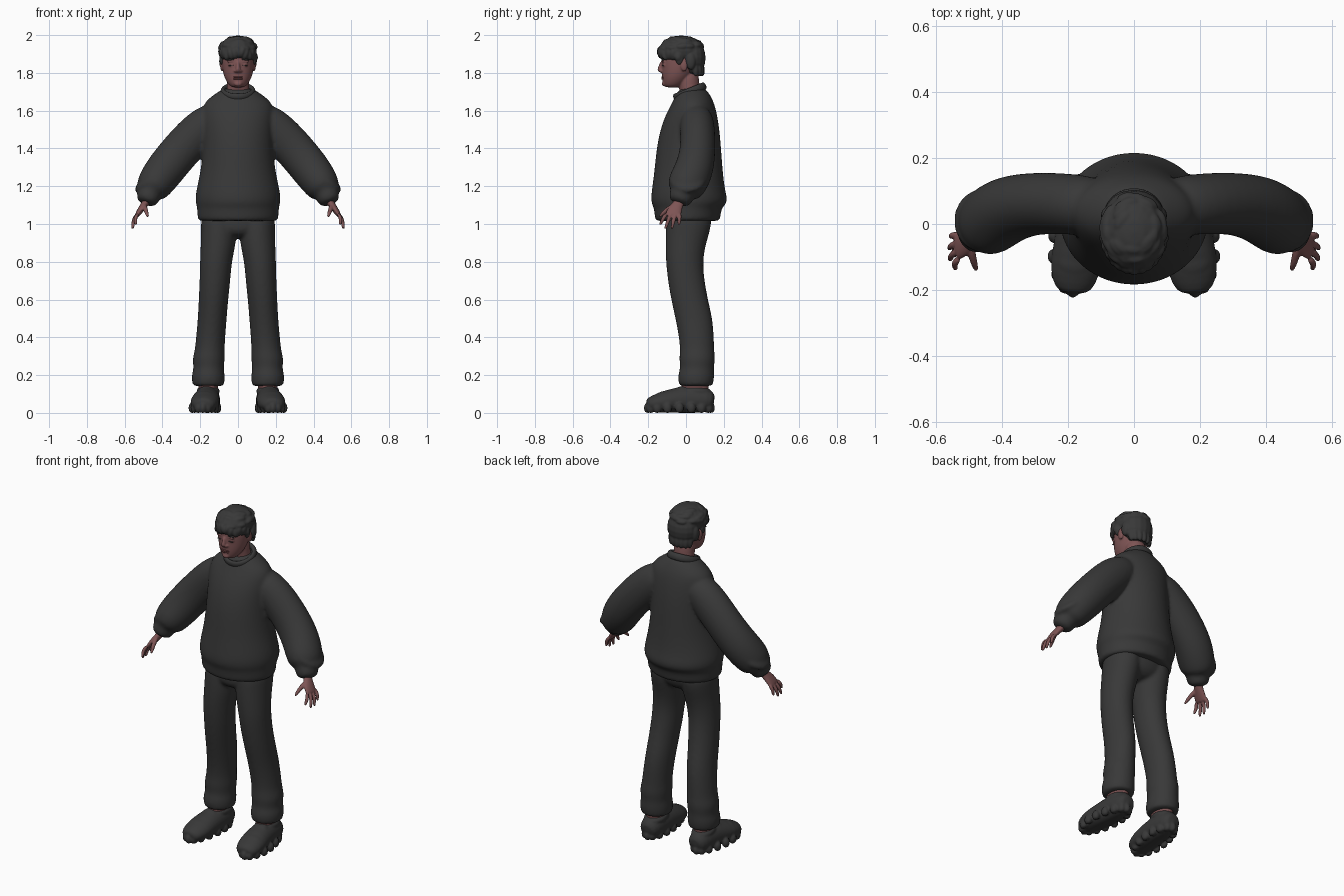
import bpy, bmesh, math, random
from mathutils import Vector, Matrix

random.seed(4)
if "Cube" in bpy.data.objects:
    bpy.data.objects.remove(bpy.data.objects["Cube"])


def material(name, r, g, b):
    m = bpy.data.materials.new(name)
    m.use_nodes = True
    m.diffuse_color = (r, g, b, 1)
    bsdf = m.node_tree.nodes["Principled BSDF"]
    bsdf.inputs["Base Color"].default_value = (r, g, b, 1)
    bsdf.inputs["Roughness"].default_value = 0.8
    return m


CHARCOAL = material("charcoal", 0.04, 0.04, 0.04)
SKIN = material("skin", 0.21, 0.09, 0.09)
LIP = material("lip", 0.17, 0.06, 0.06)


def skin_rings(bm, rings):
    """Bridge rings of points into a capped tube."""
    loops = [[bm.verts.new(p) for p in ring] for ring in rings]
    n = len(loops[0])
    for a, b in zip(loops, loops[1:]):
        for i in range(n):
            j = (i + 1) % n
            bm.faces.new((a[i], a[j], b[j], b[i]))
    bm.faces.new(loops[0][::-1])
    bm.faces.new(loops[-1])


def body(bm, rows, sides=20):
    """Stacked level ovals: height, centre x, half width, front y, back y."""
    rings = []
    for z, cx, rx, yf, yb in rows:
        turn = [2 * math.pi * i / sides for i in range(sides)]
        rings.append([(cx + rx * math.cos(t), (yf + yb) / 2 + (yb - yf) / 2 * math.sin(t), z)
                      for t in turn])
    skin_rings(bm, rings)


def tube(bm, rows, ref=(0, 1, 0), sides=12):
    """Ovals across a path: x, y, z, radius across ref, radius along ref."""
    pts = [Vector(r[:3]) for r in rows]
    rings = []
    for k, row in enumerate(rows):
        t = (pts[min(k + 1, len(pts) - 1)] - pts[max(k - 1, 0)]).normalized()
        u = Vector(ref).cross(t).normalized()
        v = t.cross(u)
        turn = [2 * math.pi * i / sides for i in range(sides)]
        rings.append([pts[k] + u * row[3] * math.cos(a) + v * row[4] * math.sin(a) for a in turn])
    skin_rings(bm, rings)


def blob(bm, centre, radii, tilt=0, axis="Y"):
    m = Matrix.Translation(centre) @ Matrix.Rotation(tilt, 4, axis) @ Matrix.Diagonal((*radii, 1))
    bmesh.ops.create_uvsphere(bm, u_segments=16, v_segments=10, radius=1, matrix=m)


def finish(name, bm, mat, mirror=False, subsurf=2, voxel=0, smooth=0):
    bmesh.ops.recalc_face_normals(bm, faces=bm.faces)
    if mirror:
        copy = bmesh.ops.duplicate(bm, geom=bm.verts[:] + bm.edges[:] + bm.faces[:])["geom"]
        for v in copy:
            if isinstance(v, bmesh.types.BMVert):
                v.co.x = -v.co.x
        bmesh.ops.reverse_faces(bm, faces=[f for f in copy if isinstance(f, bmesh.types.BMFace)])
    for f in bm.faces:
        f.smooth = True
    me = bpy.data.meshes.new(name)
    bm.to_mesh(me)
    bm.free()
    me.materials.append(mat)
    ob = bpy.data.objects.new(name, me)
    bpy.context.collection.objects.link(ob)
    if subsurf:
        ob.modifiers.new("round", "SUBSURF").levels = subsurf
        ob.modifiers["round"].render_levels = subsurf
    if voxel:
        r = ob.modifiers.new("merge", "REMESH")
        r.mode, r.voxel_size, r.use_smooth_shade = "VOXEL", voxel, True
    if smooth:
        s = ob.modifiers.new("relax", "SMOOTH")
        s.factor, s.iterations = 0.5, smooth
    return ob


# Sweater: torso with hem band, both sleeves with cuffs
bm = bmesh.new()
tube(bm, [(.08, .05, 1.59, .08, .085), (.18, .06, 1.52, .11, .095), (.3, .065, 1.395, .108, .095),
          (.385, .045, 1.29, .108, .105), (.435, .01, 1.22, .1, .108), (.46, -.01, 1.18, .088, .095),
          (.468, -.018, 1.165, .064, .068), (.475, -.025, 1.145, .064, .066),
          (.49, -.04, 1.105, .052, .055)], sides=16)
for x, y, z, tilt in [(.46, .01, 1.235, .9), (.425, .03, 1.265, .9)]:
    blob(bm, (x, y, z), (.108, .1, .035), tilt - .25)
copy = bmesh.ops.duplicate(bm, geom=bm.verts[:] + bm.edges[:] + bm.faces[:])["geom"]
for v in copy:
    if isinstance(v, bmesh.types.BMVert):
        v.co.x = -v.co.x
body(bm, [(1.015, 0, .205, -.155, .172), (1.02, 0, .215, -.165, .182), (1.085, 0, .217, -.17, .188),
          (1.1, 0, .222, -.18, .21), (1.13, 0, .228, -.187, .222), (1.18, 0, .222, -.182, .207),
          (1.28, 0, .198, -.168, .195), (1.4, 0, .187, -.157, .187), (1.5, 0, .187, -.137, .178),
          (1.58, 0, .19, -.108, .165), (1.64, 0, .185, -.075, .15), (1.68, 0, .135, -.055, .13),
          (1.71, 0, .09, -.04, .11), (1.72, 0, .06, -.02, .09)], sides=28)
finish("sweater", bm, CHARCOAL, voxel=.01, smooth=4)

# Collar: rolled band sloping down to the front
bm = bmesh.new()
slope = Matrix.Translation((0, .02, 1.7)) @ Matrix.Rotation(.38, 4, "X")
loops = []
for i in range(32):
    a = 2 * math.pi * i / 32
    out = Vector((.08 * math.cos(a), .08 * math.sin(a), 0))
    loops.append([bm.verts.new(slope @ (out + out.normalized() * .014 * math.cos(b)
                                       + Vector((0, 0, .022 * math.sin(b)))))
                  for b in [2 * math.pi * k / 10 for k in range(10)]])
for i, a in enumerate(loops):
    b = loops[(i + 1) % 32]
    for k in range(10):
        bm.faces.new((a[k], b[k], b[(k + 1) % 10], a[(k + 1) % 10]))
finish("collar", bm, CHARCOAL, subsurf=1)

# Trousers: legs with creased ends, joined at the hips
bm = bmesh.new()
for s in (1, -1):
    rows = [(.14, .156, .078, -.03, .135), (.15, .157, .086, -.04, .145), (.2, .158, .09, -.045, .152),
            (.235, .155, .079, -.03, .147), (.285, .156, .088, -.038, .156), (.33, .15, .079, -.032, .15),
            (.4, .145, .078, -.038, .149), (.5, .136, .077, -.057, .142), (.6, .13, .079, -.08, .117),
            (.7, .122, .082, -.097, .099), (.8, .117, .085, -.108, .089), (.9, .104, .094, -.11, .107),
            (.98, .1, .097, -.108, .135), (1.08, .1, .097, -.1, .14)]
    body(bm, [(z, s * x, rx, f, b) for z, x, rx, f, b in rows])
body(bm, [(.925, 0, .06, -.07, .08), (.96, 0, .17, -.105, .12), (1.0, 0, .197, -.108, .138),
          (1.09, 0, .197, -.1, .14)])
finish("trousers", bm, CHARCOAL, voxel=.01, smooth=4)

# Ankles
bm = bmesh.new()
body(bm, [(.08, .158, .05, -.02, .12), (.15, .158, .055, -.03, .125), (.24, .156, .045, .0, .1)])
finish("ankles", bm, SKIN, mirror=True)

# Shoes: chunky upper, padded opening, tongue, and lugs around the sole
bm = bmesh.new()
tube(bm, [(.16, .15, .055, .04, .04), (.16, .115, .066, .068, .064), (.162, .03, .07, .076, .07),
          (.168, -.05, .066, .07, .074), (.176, -.12, .058, .058, .08), (.182, -.18, .046, .044, .068),
          (.184, -.212, .042, .03, .042)], ref=(1, 0, 0), sides=16)
blob(bm, (.158, .055, .115), (.064, .085, .032), -.1, "X")
blob(bm, (.168, -.04, .105), (.05, .06, .03), .45, "X")
blob(bm, (.176, -.115, .082), (.062, .06, .034), .2, "X")
for i in range(16):
    a = 2 * math.pi * i / 16
    y = -.035 + .165 * math.sin(a)
    blob(bm, (.17 - .07 * (y - .02) + (.066 - .1 * y * math.cos(a) * .4) * math.cos(a), y, .026),
         (.02, .024, .03))
for v in bm.verts:
    v.co.z = max(v.co.z, 0)
finish("shoes", bm, CHARCOAL, mirror=True, subsurf=1, voxel=.006, smooth=2)

# Hands: palm, four curled fingers and thumb
bm = bmesh.new()
tube(bm, [(.475, -.025, 1.14, .024, .03), (.493, -.042, 1.105, .02, .028),
          (.512, -.058, 1.08, .018, .04), (.532, -.068, 1.05, .014, .043), (.538, -.07, 1.04, .01, .038)])
tips = [(.542, -.138, .995), (.56, -.11, .973), (.562, -.076, .973), (.557, -.038, .992)]
for k, tip in enumerate(tips):
    root, tip = Vector((.53, -.104 + .024 * k, 1.055)), Vector(tip)
    knuckle = root.lerp(tip, .5) + Vector((.01, 0, .004))
    tube(bm, [(*root, .011, .012), (*knuckle, .011, .011), (*root.lerp(tip, .85), .009, .009),
              (*tip, .005, .005)], sides=8)
tube(bm, [(.498, -.06, 1.1, .014, .016), (.49, -.098, 1.078, .014, .013), (.482, -.125, 1.055, .011, .011),
          (.477, -.143, 1.035, .005, .006)], ref=(1, 0, 0), sides=8)
finish("hands", bm, SKIN, mirror=True, voxel=.0045, smooth=1)

# Head: neck, skull and jaw, nose, brow ridge, ears
bm = bmesh.new()
body(bm, [(1.62, 0, .07, -.03, .09), (1.69, 0, .064, -.032, .08), (1.73, 0, .058, -.04, .07),
          (1.82, 0, .058, -.05, .07)])
body(bm, [(1.722, 0, .028, -.108, -.04), (1.735, 0, .05, -.122, -.01), (1.78, 0, .076, -.128, .03),
          (1.83, 0, .085, -.13, .06), (1.88, 0, .088, -.133, .08), (1.93, 0, .08, -.12, .08),
          (1.96, 0, .05, -.08, .05)])
tube(bm, [(0, -.124, 1.862, .008, .012), (0, -.134, 1.835, .01, .012), (0, -.142, 1.815, .014, .014),
          (0, -.128, 1.803, .012, .008)])
for s in (1, -1):
    blob(bm, (s * .013, -.13, 1.81), (.009, .011, .008))
    blob(bm, (s * .035, -.117, 1.843), (.018, .008, .009))
    blob(bm, (s * .034, -.12, 1.863), (.026, .008, .007), s * .1)
    blob(bm, (s * .085, -.012, 1.84), (.01, .02, .032), .15, "X")
blob(bm, (0, -.118, 1.742), (.022, .01, .013))
finish("head", bm, SKIN, voxel=.005, smooth=2)

# Lips
bm = bmesh.new()
for z in (1.769, 1.777):
    blob(bm, (0, -.122, z), (.027, .009, .005))
finish("lips", bm, LIP, subsurf=0)

# Closed eye lines and eyebrows
for name, y, z, w, h in [("eye_lines", -.121, 1.84, .016, .0022), ("eyebrows", -.121, 1.87, .023, .004)]:
    bm = bmesh.new()
    blob(bm, (.036, y, z), (w, .0075, h), .08)
    finish(name, bm, CHARCOAL, mirror=True, subsurf=0)

# Hair: cap, nape, swept fringe and layered locks
bm = bmesh.new()
blob(bm, (0, -.025, 1.918), (.1, .12, .08))
blob(bm, (0, .03, 1.88), (.09, .074, .098))
for i in range(13):
    a = math.pi * (1.05 + .9 * i / 12)
    drop = .01 * abs(math.cos(a)) + random.uniform(-.004, .008)
    blob(bm, (.086 * math.cos(a), -.025 + .108 * math.sin(a), 1.91 - drop),
         (.018, .022, .032), random.uniform(-.5, .5))
for s in (1, -1):
    blob(bm, (s * .086, -.035, 1.878), (.013, .022, .036))
    blob(bm, (s * .082, .025, 1.862), (.018, .026, .045))
for i in range(34):
    a = random.uniform(0, 2 * math.pi)
    lift = random.uniform(.1, 1.1)
    out = Vector((.09 * math.cos(a) * math.cos(lift), .108 * math.sin(a) * math.cos(lift),
                  .07 * math.sin(lift)))
    blob(bm, Vector((0, -.022, 1.918)) + out, (.018, .032, .015), a, "Z")
for i in range(7):
    a = math.pi * (.12 + .76 * i / 6)
    blob(bm, (.066 * math.cos(a), .03 + .052 * math.sin(a), 1.82), (.017, .017, .04), .12, "X")
finish("hair", bm, CHARCOAL, subsurf=0, voxel=.005, smooth=2)
